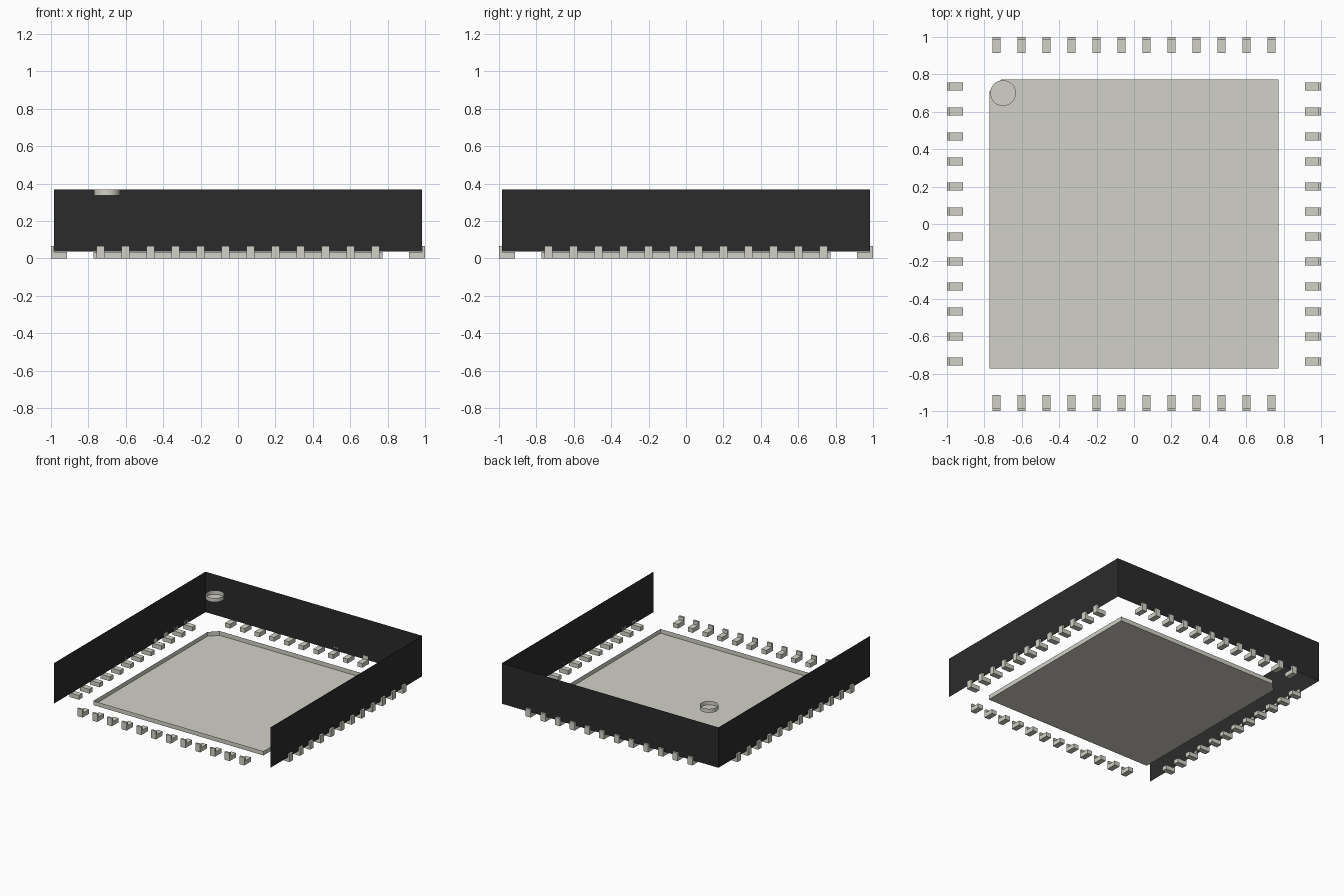
import bpy
import bmesh
from math import pi
from mathutils import Matrix, Vector

cube = bpy.data.objects.get("Cube")
if cube:
    bpy.data.objects.remove(cube, do_unlink=True)


def material(name, rgb):
    mat = bpy.data.materials.new(name)
    mat.use_nodes = True
    mat.diffuse_color = (*rgb, 1)
    mat.node_tree.nodes["Principled BSDF"].inputs["Base Color"].default_value = (*rgb, 1)
    return mat


BLACK = material("black plastic", (0.024, 0.024, 0.024))
METAL = material("grey metal", (0.65, 0.642, 0.575))


def finish(name, bm, mat):
    mesh = bpy.data.meshes.new(name)
    bm.to_mesh(mesh)
    bm.free()
    mesh.materials.append(mat)
    obj = bpy.data.objects.new(name, mesh)
    bpy.context.collection.objects.link(obj)
    return obj


def raise_edges(bm, edges, height):
    """Pull walls straight up from a line of edges."""
    geom = bmesh.ops.extrude_edge_only(bm, edges=edges)["geom"]
    moved = [g for g in geom if isinstance(g, bmesh.types.BMVert)]
    bmesh.ops.translate(bm, verts=moved, vec=Vector((0, 0, height)))
    bmesh.ops.recalc_face_normals(bm, faces=bm.faces)


# Body shell: thin left, back and right walls, open elsewhere
W = 0.985
bm = bmesh.new()
corners = [bm.verts.new(p) for p in
           [(-W, -W, 0.036), (-W, W, 0.036), (W, W, 0.036), (W, -W, 0.036)]]
raise_edges(bm, [bm.edges.new(pair) for pair in zip(corners, corners[1:])], 0.332)
bmesh.ops.reverse_faces(bm, faces=[f for f in bm.faces
                                   if f.normal.dot(f.calc_center_median()) < 0])
finish("body_walls", bm, BLACK)

# Thermal pad: shallow open tray with one chamfered corner
P, C = 0.773, 0.065
bm = bmesh.new()
bm.faces.new([bm.verts.new((x, y, 0)) for x, y in
              [(-P, -P), (P, -P), (P, P), (-P + C, P), (-P, P - C)]])
raise_edges(bm, bm.edges[:], 0.035)
finish("thermal_pad", bm, METAL)

# L-shaped contacts, twelve on each side
COUNT, PITCH, WIDTH = 12, 0.1337, 0.045
profile = [(0.915, 0), (1, 0), (1, 0.065), (0.985, 0.065), (0.985, 0.035), (0.915, 0.035)]
for turn, side in enumerate(("right", "back", "left", "front")):
    bm = bmesh.new()
    for i in range(COUNT):
        y = (i - (COUNT - 1) / 2) * PITCH - WIDTH / 2
        face = bm.faces.new([bm.verts.new((x, y, z)) for x, z in profile])
        geom = bmesh.ops.extrude_face_region(bm, geom=[face])["geom"]
        moved = [g for g in geom if isinstance(g, bmesh.types.BMVert)]
        bmesh.ops.translate(bm, verts=moved, vec=Vector((0, WIDTH, 0)))
    bmesh.ops.recalc_face_normals(bm, faces=bm.faces)
    bm.transform(Matrix.Rotation(turn * pi / 2, 4, "Z"))
    finish(side + "_contacts", bm, METAL)

# Corner marker: shallow round cup, open at the top
bm = bmesh.new()
bmesh.ops.create_circle(bm, cap_ends=True, segments=32, radius=0.069,
                        matrix=Matrix.Translation((-0.7, 0.7, 0.335)))
raise_edges(bm, bm.edges[:], 0.033)
marker = finish("corner_marker", bm, METAL)
bpy.ops.object.select_all(action="DESELECT")
marker.select_set(True)
bpy.context.view_layer.objects.active = marker
bpy.ops.object.shade_smooth_by_angle()
